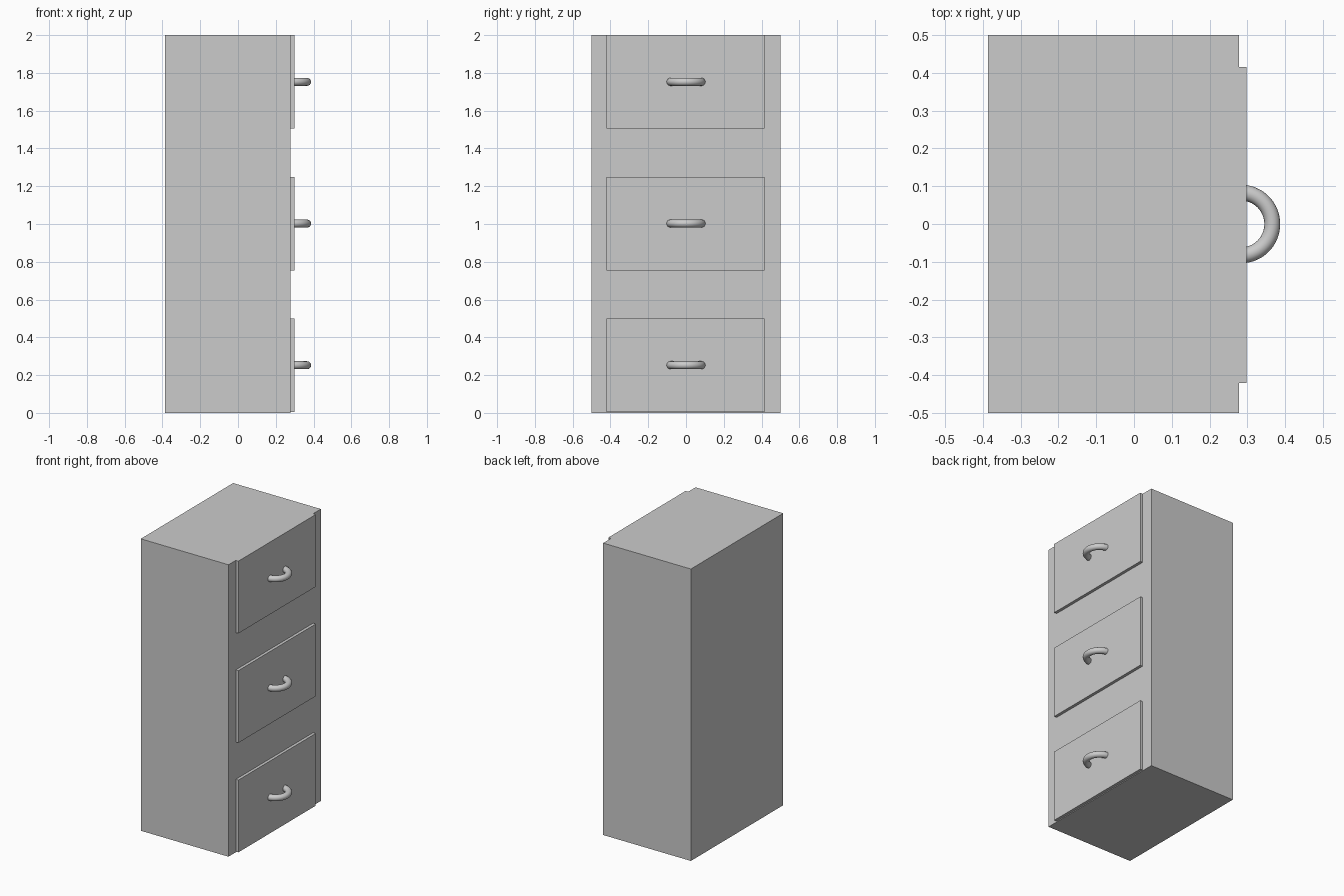
import bpy
import bmesh
from math import sin, cos, pi
from mathutils import Matrix, Vector

if "Cube" in bpy.data.objects:
    bpy.data.objects.remove(bpy.data.objects["Cube"])


def box(name, lo, hi):
    lo, hi = Vector(lo), Vector(hi)
    bm = bmesh.new()
    bmesh.ops.create_cube(bm, size=1, matrix=Matrix.Translation((lo + hi) / 2)
                          @ Matrix.Diagonal((*(hi - lo), 1)))
    mesh = bpy.data.meshes.new(name)
    bm.to_mesh(mesh)
    bm.free()
    obj = bpy.data.objects.new(name, mesh)
    bpy.context.collection.objects.link(obj)
    return obj


def handle(name, centre, radius, tube, segs=32, sides=16):
    # Half ring swept around z, its ends sunk into the drawer front
    bm = bmesh.new()
    rings = []
    for i in range(segs + 1):
        a = -pi / 2 + pi * i / segs
        ring = []
        for j in range(sides):
            b = 2 * pi * j / sides
            r = radius + tube * cos(b)
            ring.append(bm.verts.new(Vector(centre) + Vector((r * cos(a), r * sin(a), tube * sin(b)))))
        rings.append(ring)
    for r0, r1 in zip(rings, rings[1:]):
        for j in range(sides):
            k = (j + 1) % sides
            bm.faces.new((r0[j], r1[j], r1[k], r0[k])).smooth = True
    bm.faces.new(rings[0])
    bm.faces.new(rings[-1][::-1])
    bmesh.ops.recalc_face_normals(bm, faces=bm.faces)
    mesh = bpy.data.meshes.new(name)
    bm.to_mesh(mesh)
    bm.free()
    bpy.context.collection.objects.link(bpy.data.objects.new(name, mesh))


# Cabinet body
FRONT = 0.278
box("cabinet_body", (-0.387, -0.5, 0), (FRONT, 0.5, 2))

# Three drawer fronts, each with a half-ring handle
for i, level in enumerate(("bottom", "middle", "top")):
    z = 0.2525 + 0.75 * i
    box(f"{level}_drawer_front", (FRONT - 0.01, -0.421, z - 0.2475), (0.298, 0.416, z + 0.2475))
    handle(f"{level}_drawer_handle", (0.283, 0, z), 0.083, 0.021)
